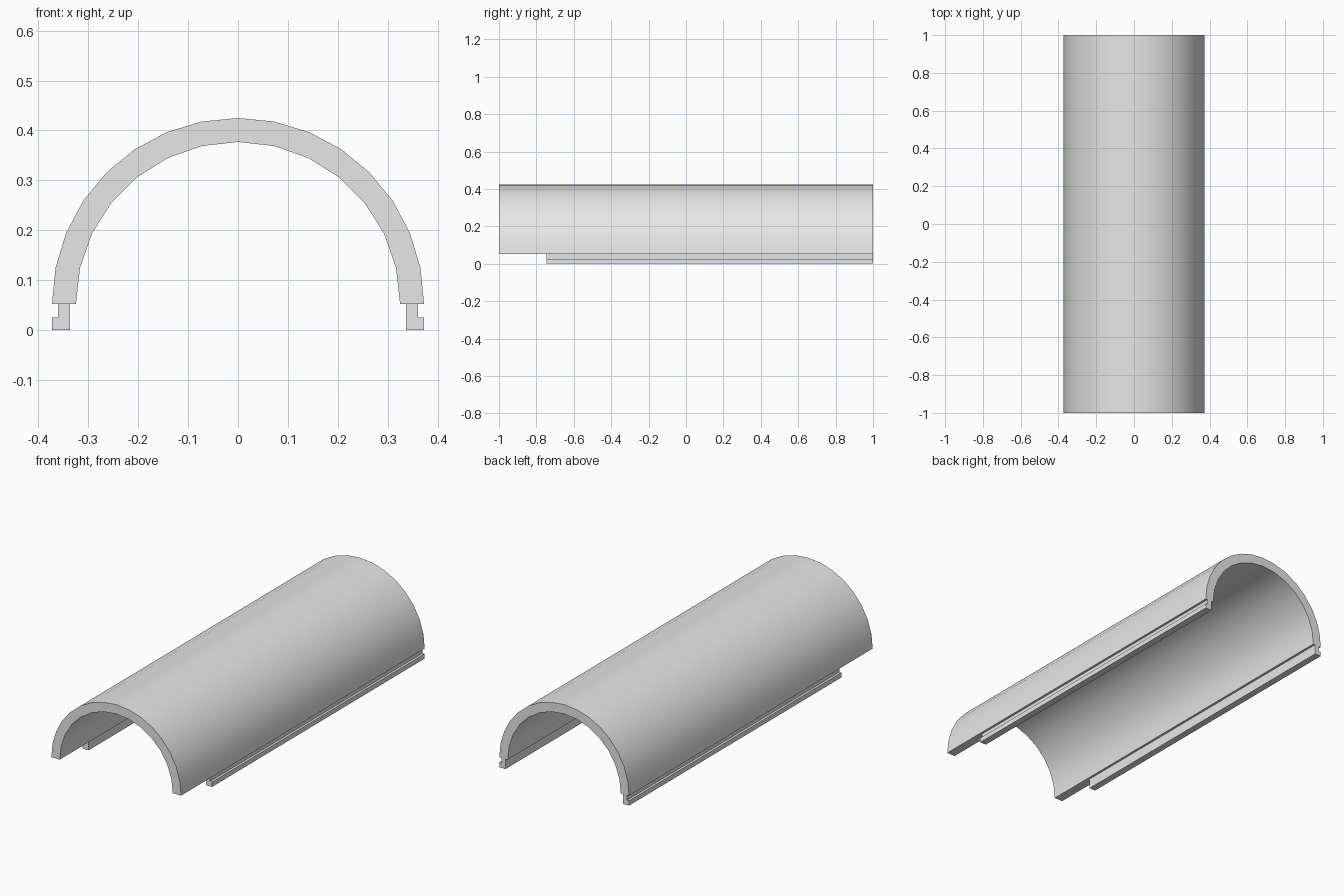
import bpy
import bmesh
from math import cos, sin, pi

cube = bpy.data.objects.get("Cube")
if cube:
    bpy.data.objects.remove(cube, do_unlink=True)

# Single plain grey material
GREY = (0.8, 0.8, 0.8, 1.0)
grey = bpy.data.materials.new("light_grey")
grey.use_nodes = True
grey.diffuse_color = GREY
grey.node_tree.nodes["Principled BSDF"].inputs["Base Color"].default_value = GREY

BASE = 0.052           # height of the shell's lower edges
OUTER, INNER = 0.373, 0.325
FRONT, BACK = -1.0, 1.0
RAIL_FRONT = -0.745


def arc(radius, steps):
    """Half circle of x, z points from +x over the top to -x."""
    return [(radius * cos(pi * i / steps), BASE + radius * sin(pi * i / steps))
            for i in range(steps + 1)]


def extrude_profile(name, profile, y0, y1):
    """Extrude a closed x, z outline along y."""
    bm = bmesh.new()
    face = bm.faces.new([bm.verts.new((x, y0, z)) for x, z in profile])
    result = bmesh.ops.extrude_face_region(bm, geom=[face], use_keep_orig=True)
    moved = [g for g in result["geom"] if isinstance(g, bmesh.types.BMVert)]
    bmesh.ops.translate(bm, verts=moved, vec=(0, y1 - y0, 0))
    bmesh.ops.recalc_face_normals(bm, faces=bm.faces[:])
    mesh = bpy.data.meshes.new(name)
    bm.to_mesh(mesh)
    bm.free()
    mesh.materials.append(grey)
    obj = bpy.data.objects.new(name, mesh)
    bpy.context.collection.objects.link(obj)
    bpy.ops.object.select_all(action="DESELECT")
    obj.select_set(True)
    bpy.context.view_layer.objects.active = obj
    bpy.ops.object.shade_smooth_by_angle(angle=pi / 6)
    return obj


# Half-round shell
extrude_profile("half_round_shell", arc(OUTER, 16) + arc(INNER, 14)[::-1], FRONT, BACK)

# L-shaped sliding rails, with the foot pointing outwards
rail = [(0.337, 0), (OUTER, 0), (OUTER, 0.025), (0.361, 0.025),
        (0.361, BASE), (0.337, BASE)]
for side, sign in (("left", 1), ("right", -1)):
    extrude_profile(side + "_rail", [(sign * x, z) for x, z in rail], RAIL_FRONT, BACK)
